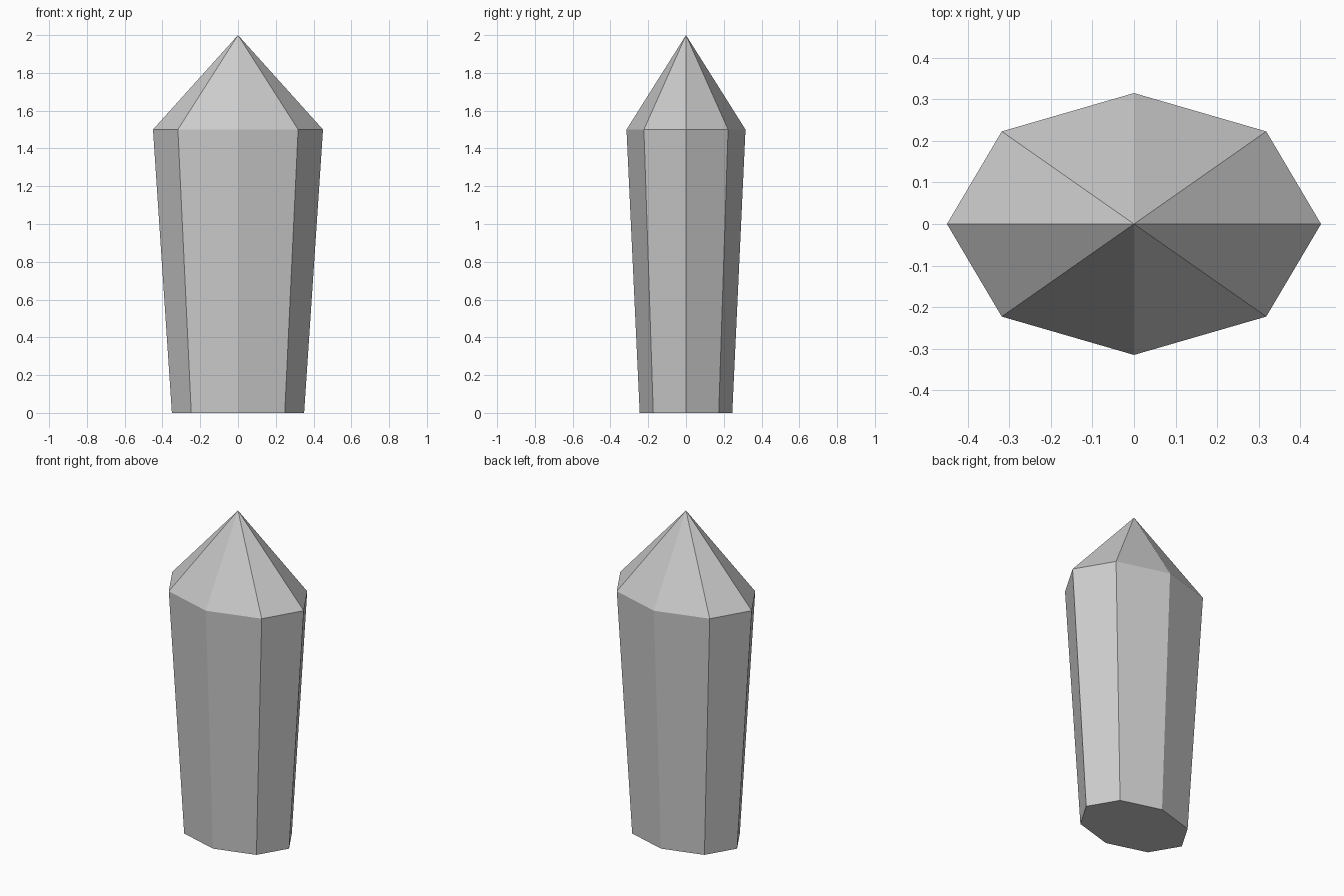
import bpy, bmesh
from math import cos, sin, tau

if "Cube" in bpy.data.objects:
    bpy.data.objects.remove(bpy.data.objects["Cube"])

SIDES = 8
DEPTH = 0.7  # flattening of the cross-section along y

bm = bmesh.new()


def ring(radius, z):
    return [bm.verts.new((radius * cos(tau * i / SIDES),
                          radius * DEPTH * sin(tau * i / SIDES), z))
            for i in range(SIDES)]


# Tapered shaft, flat base and pointed tip
base = ring(0.35, 0.0)
shoulder = ring(0.45, 1.5)
tip = bm.verts.new((0, 0, 2.0))
bm.faces.new(base[::-1])
for i in range(SIDES):
    j = (i + 1) % SIDES
    bm.faces.new((base[i], base[j], shoulder[j], shoulder[i]))
    bm.faces.new((shoulder[i], shoulder[j], tip))

mesh = bpy.data.meshes.new("crystal")
bm.to_mesh(mesh)
bm.free()
crystal = bpy.data.objects.new("crystal", mesh)
bpy.context.collection.objects.link(crystal)
